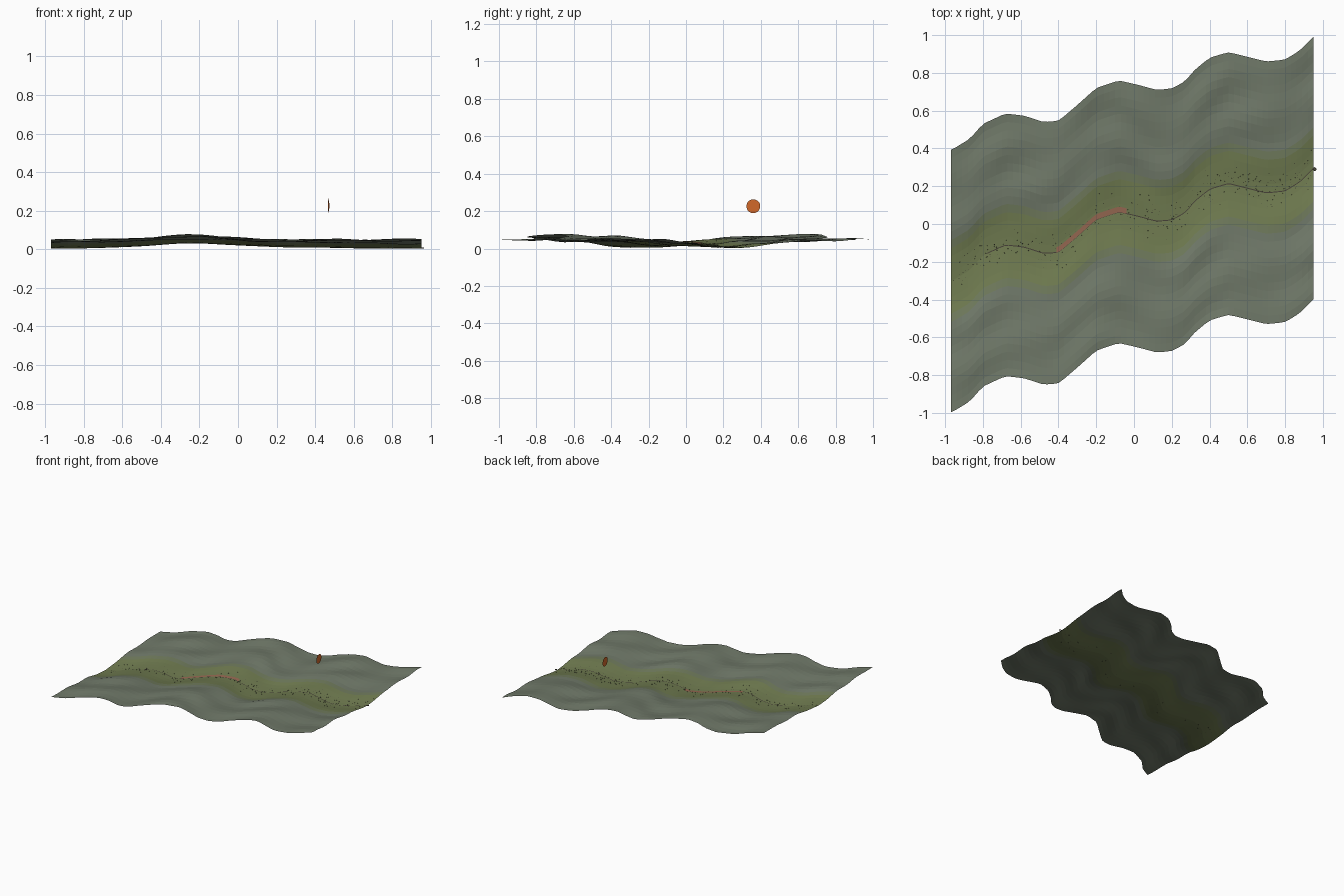
import bpy, bmesh, math, random
from mathutils import Matrix, Vector

random.seed(4)
if "Cube" in bpy.data.objects:
    bpy.data.objects.remove(bpy.data.objects["Cube"])


def material(name, rgb):
    m = bpy.data.materials.new(name)
    m.use_nodes = True
    m.diffuse_color = (*rgb, 1)
    m.node_tree.nodes["Principled BSDF"].inputs["Base Color"].default_value = (*rgb, 1)
    return m


hill = material("grey green hillside", (0.16, 0.19, 0.14))
moss = material("moss green", (0.157, 0.192, 0.105))
grass = material("olive grass", (0.16, 0.198, 0.08))
stone = material("brown stone", (0.075, 0.07, 0.05))
dark = material("dark brown", (0.06, 0.05, 0.038))
clay = material("red clay", (0.31, 0.14, 0.085))
orange = material("orange", (0.66, 0.145, 0.024))

# Winding valley line (x, y) and valley cross-section (distance, height)
LINE = [(-.97, -.305), (-.87, -.245), (-.8, -.165), (-.68, -.11), (-.58, -.122),
        (-.48, -.155), (-.4, -.15), (-.3, -.065), (-.2, .025), (-.08, .065),
        (.02, .042), (.12, .015), (.2, .022), (.27, .06), (.32, .12), (.4, .185),
        (.5, .215), (.6, .19), (.7, .165), (.8, .175), (.88, .225), (.97, .315)]
SECTION = [(0, 0), (.06, .004), (.12, .012), (.2, .025), (.3, .034), (.45, .042), (.7, .046)]
X0, X1, HALF = -0.97, 0.95, 0.695


def lookup(table, t):
    for (a, p), (b, q) in zip(table, table[1:]):
        if t <= b:
            return p + (q - p) * (t - a) / (b - a)
    return table[-1][1]


def centre(x):
    # Slight averaging rounds the corners of the line
    return sum(lookup(LINE, min(max(x + d, X0), .97)) for d in (-.012, 0, .012)) / 3


def ground(x, v):
    rise = 0.022 * math.exp(-((x + 0.25) / 0.27) ** 2)
    folds = math.sin(24 * v + 2 * math.sin(6 * x)) * (0.7 + 0.3 * math.sin(11 * x + 5 * v))
    roll = folds + 0.5 * math.sin(17 * x - 9 * v)
    strength = 0.001 + 0.005 * min(abs(v) / 0.25, 1) ** 1.5
    ends = 0.008 * (1 - abs(x)) * math.exp(-(v / 0.2) ** 2)
    return 0.003 + lookup(SECTION, abs(v)) + rise + ends + roll * strength


def surface(x, v, lift=0.0):
    return Vector((x, centre(x) + v, ground(x, v) + lift))


def finish(bm, name, mats):
    mesh = bpy.data.meshes.new(name)
    bm.to_mesh(mesh)
    bm.free()
    for m in mats:
        mesh.materials.append(m)
    ob = bpy.data.objects.new(name, mesh)
    bpy.context.collection.objects.link(ob)


# Sheet draped along the valley between two distances from its line
def sheet(x0, x1, v0, v1, nx, nv, lift=0.0):
    bm = bmesh.new()
    rows = [[bm.verts.new(surface(x0 + (x1 - x0) * i / nx, v0 + (v1 - v0) * j / nv, lift))
             for j in range(nv + 1)] for i in range(nx + 1)]
    for a, b in zip(rows, rows[1:]):
        for j in range(nv):
            bm.faces.new((a[j], b[j], b[j + 1], a[j + 1]))
    return bm


# Valley ground, coloured by distance from the valley line
bm = sheet(X0, X1, -HALF, HALF, 64, 32)
for f in bm.faces:
    mid = f.calc_center_median()
    d = abs(mid.y - centre(mid.x))
    f.material_index = 2 if d < 0.16 else 1 if d < 0.2 else 0
finish(bm, "valley_ground", [hill, moss, grass])

# Narrow line on the valley floor and the exposed clay strip beside it
finish(sheet(-0.78, 0.955, -0.003, 0.002, 90, 1, 0.0025), "floor_line", [dark])
finish(sheet(-0.41, -0.04, -0.001, 0.028, 24, 2, 0.004), "clay_strip", [clay])

# Flat stone at the end of the floor line
bm = bmesh.new()
bmesh.ops.create_icosphere(bm, subdivisions=2, radius=0.009,
                           matrix=Matrix.Translation(surface(0.957, -0.012, 0.003))
                           @ Matrix.Diagonal((1, 1, 0.3, 1)))
finish(bm, "line_end", [stone])

# Small stones scattered along the valley floor
bm = bmesh.new()
for k in range(330):
    v = max(-0.1, min(0.13, random.gauss(0.01, 0.05)))
    place = Matrix.Translation(surface(random.uniform(X0 + 0.01, X1 - 0.01), v, 0.001))
    size = Matrix.Diagonal((1, random.uniform(0.6, 1), 0.7, 1))
    bmesh.ops.create_icosphere(bm, subdivisions=1, radius=random.uniform(0.0015, 0.003),
                               matrix=place @ size)
finish(bm, "floor_stones", [stone])

# Flat floating disc, turned slightly off the side direction
bm = bmesh.new()
bmesh.ops.create_circle(bm, cap_ends=True, segments=32, radius=0.037,
                        matrix=Matrix.Translation((0.47, 0.36, 0.226))
                        @ Matrix.Rotation(math.radians(5), 4, "Z")
                        @ Matrix.Rotation(math.radians(90), 4, "Y"))
finish(bm, "floating_disc", [orange])
